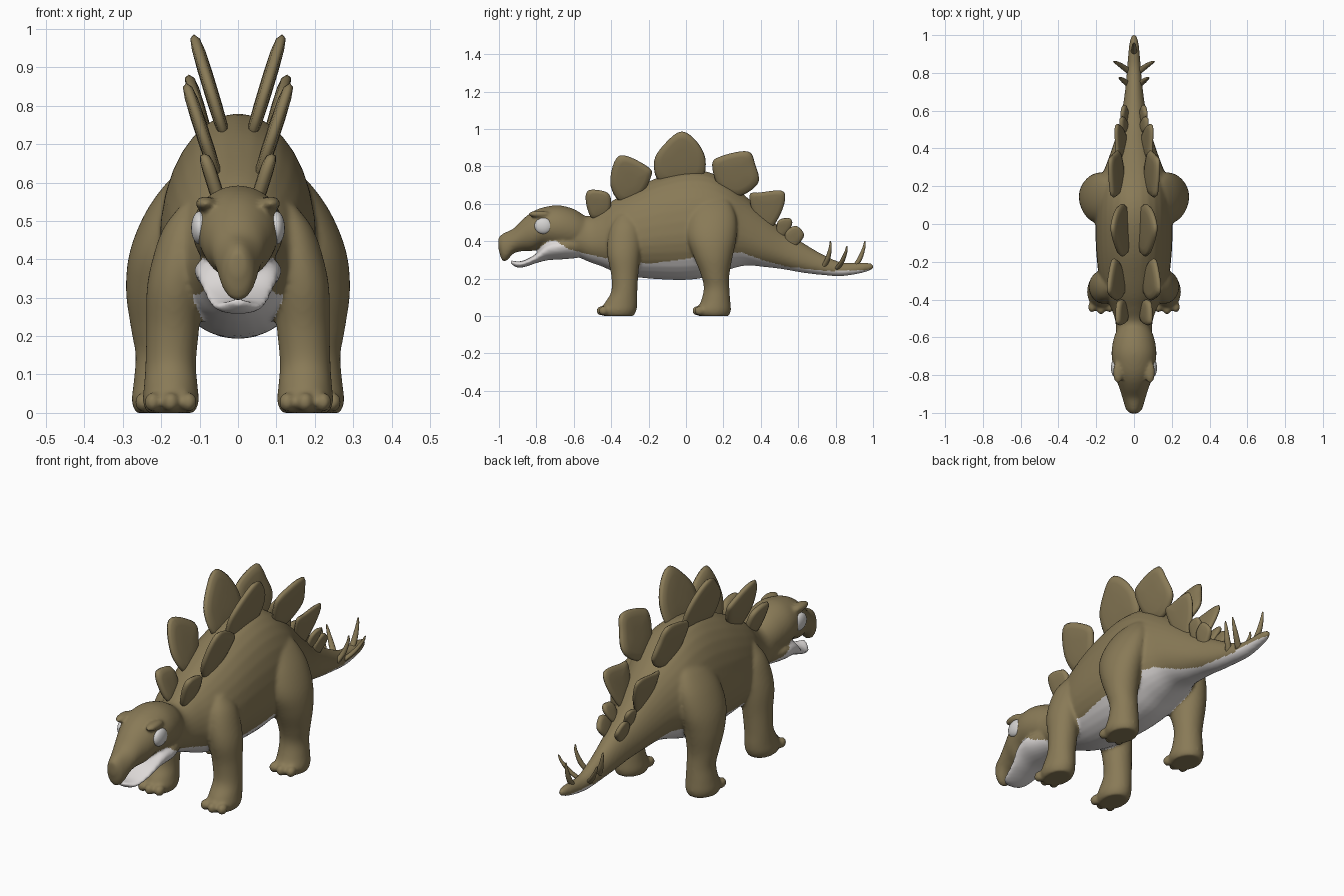
import bpy, bmesh, math
from mathutils import Matrix, Vector
from mathutils.bvhtree import BVHTree

if "Cube" in bpy.data.objects:
    bpy.data.objects.remove(bpy.data.objects["Cube"])


def material(name, rgb):
    m = bpy.data.materials.new(name)
    m.diffuse_color = (*rgb, 1)
    m.use_nodes = True
    m.node_tree.nodes["Principled BSDF"].inputs["Base Color"].default_value = m.diffuse_color
    return m


OLIVE = material("olive hide", (0.25, 0.195, 0.095))
PALE = material("pale belly", (0.72, 0.69, 0.68))
EYE = material("eye white", (0.66, 0.65, 0.64))


def spline(pts, n, closed=False):
    """Catmull-Rom curve through tuples of any length."""
    out, k = [], len(pts)
    for i in range(k if closed else k - 1):
        q = [pts[(i + d) % k] if closed else pts[min(max(i + d, 0), k - 1)] for d in (-1, 0, 1, 2)]
        for s in range(n):
            t = s / n
            out.append(tuple(0.5 * (2 * b + (c - a) * t + (2 * a - 5 * b + 4 * c - d) * t * t
                             + (3 * b - a - 3 * c + d) * t ** 3) for a, b, c, d in zip(*q)))
    return out if closed else out + [tuple(pts[-1])]


def skin(bm, loops):
    """Bridge loops of points into a closed capped shell."""
    vs = [[bm.verts.new(p) for p in lp] for lp in loops]
    k = len(vs[0])
    faces = [bm.faces.new((a[i], a[(i + 1) % k], b[(i + 1) % k], b[i]))
             for a, b in zip(vs, vs[1:]) for i in range(k)]
    faces += [bm.faces.new(vs[0][::-1]), bm.faces.new(vs[-1])]
    bmesh.ops.recalc_face_normals(bm, faces=faces)


def tube(bm, rings, axis, f=0.5, n=5, seg=32):
    """Rings are (position on axis, x, low, high, half width); f is the height of the widest point."""
    loops = []
    for t, x, lo, hi, w in spline(rings, n):
        mid, lp = lo + f * (hi - lo), []
        for i in range(seg):
            a = 2 * math.pi * i / seg
            s = math.sin(a)
            c = mid + s * ((hi - mid) if s > 0 else (mid - lo))
            px = x + max(w, 0.002) * math.cos(a)
            lp.append((px, t, c) if axis == 'y' else (px, c, t))
        loops.append(lp)
    skin(bm, loops)


def ball(bm, loc, size):
    bmesh.ops.create_uvsphere(bm, u_segments=24, v_segments=16, radius=1,
                              matrix=Matrix.Translation(loc) @ Matrix.Diagonal((*size, 1)))


def make(name, bm, mat):
    me = bpy.data.meshes.new(name)
    bm.to_mesh(me)
    me.materials.append(mat)
    ob = bpy.data.objects.new(name, me)
    bpy.context.collection.objects.link(ob)
    me.polygons.foreach_set("use_smooth", [True] * len(me.polygons))
    return ob


# torso, neck and tail
trunk = bmesh.new()
tube(trunk, [(-.70, 0, .36, .52, .08), (-.60, 0, .325, .55, .095), (-.52, 0, .29, .535, .098),
             (-.45, 0, .265, .575, .12), (-.38, 0, .235, .625, .155), (-.28, 0, .21, .68, .185),
             (-.15, 0, .197, .74, .20), (0, 0, .193, .778, .205), (.12, 0, .21, .77, .20),
             (.22, 0, .245, .72, .185), (.32, 0, .27, .64, .145), (.42, 0, .262, .55, .11)]
     + [(.52, 0, .25, .46, .08), (.62, 0, .232, .395, .06), (.72, 0, .22, .335, .046),
        (.82, 0, .213, .29, .037), (.90, 0, .222, .285, .031), (.96, 0, .235, .287, .024),
        (1.0, 0, .25, .278, .012)], 'y', 0.42)
# skull with hooked beak
tube(trunk, [(-1.003, 0, .36, .42, .02), (-.985, 0, .30, .437, .04), (-.96, 0, .295, .45, .05),
             (-.92, 0, .335, .47, .062), (-.87, 0, .347, .52, .077), (-.82, 0, .348, .558, .096),
             (-.76, 0, .37, .582, .11), (-.68, 0, .36, .592, .119), (-.60, 0, .35, .572, .106),
             (-.54, 0, .36, .535, .08)], 'y')
# open lower jaw
tube(trunk, [(-.937, 0, .28, .298, .02), (-.90, 0, .258, .292, .055), (-.86, 0, .263, .30, .072),
             (-.80, 0, .283, .335, .088), (-.74, 0, .298, .40, .105), (-.66, 0, .303, .42, .113),
             (-.58, 0, .31, .42, .09)], 'y', 0.6)
# legs, toes and brows on both sides
legs = bmesh.new()
FRONT = [(0, .175, -.44, -.28, .062), (.03, .175, -.455, -.265, .073), (.07, .175, -.435, -.26, .07),
         (.13, .175, -.40, -.26, .066), (.22, .17, -.40, -.255, .069), (.32, .165, -.42, -.245, .073),
         (.40, .153, -.42, -.24, .07), (.48, .14, -.40, -.25, .055), (.54, .13, -.36, -.29, .02)]
HIND = [(0, .20, .07, .23, .066), (.03, .20, .055, .24, .077), (.08, .20, .08, .237, .072),
        (.15, .20, .095, .232, .067), (.22, .205, .08, .232, .074), (.32, .205, .04, .25, .087),
        (.42, .19, .005, .27, .092), (.52, .165, .01, .27, .077), (.60, .14, .05, .24, .045),
        (.65, .11, .1, .2, .015)]
for side in (-1, 1):
    ball(trunk, (side * .085, -.785, .545), (.027, .06, .019))
    for rings, toe_y in ((FRONT, -.44), (HIND, .072)):
        tube(legs, [(z, side * x, lo, hi, w) for z, x, lo, hi, w in rings], 'z')
        for dx in (-.047, 0, .047):
            ball(legs, (side * rings[0][1] + dx, toe_y - (.012 if dx == 0 else 0), .028), (.022, .028, .026))

# fuse the parts into one smooth hide
trunk_tree, leg_tree = BVHTree.FromBMesh(trunk), BVHTree.FromBMesh(legs)
tmp = bpy.data.meshes.new("legs_part")
legs.to_mesh(tmp)
trunk.from_mesh(tmp)
bpy.data.meshes.remove(tmp)
body = make("body", trunk, OLIVE)
rm = body.modifiers.new("fuse", 'REMESH')
rm.mode, rm.voxel_size = 'VOXEL', 0.008
sm = body.modifiers.new("soften", 'SMOOTH')
sm.factor, sm.iterations = 0.5, 8
dg = bpy.context.evaluated_depsgraph_get()
hide = bpy.data.meshes.new_from_object(body.evaluated_get(dg))
body.modifiers.clear()
body.data = hide
hide.materials.clear()
hide.materials.append(OLIVE)
hide.materials.append(PALE)

# pale underside: below a line that follows jaw, throat, belly and tail
LINE = [(-1.1, .1), (-.955, .1), (-.94, .31), (-.86, .318), (-.80, .35), (-.74, .40), (-.70, .405),
        (-.62, .355), (-.46, .315), (-.2, .28), (0, .305), (.15, .335), (.3, .34), (.42, .295),
        (.55, .262), (.77, .24), (.9, .243), (1.1, .258)]


def belly_height(y):
    for (y0, z0), (y1, z1) in zip(LINE, LINE[1:]):
        if y <= y1:
            return z0 + (z1 - z0) * (y - y0) / (y1 - y0)
    return 0


for p in hide.polygons:
    p.use_smooth = True
    c = p.center
    if c.z < belly_height(c.y):
        if c.y < -.5 or trunk_tree.find_nearest(c)[3] < leg_tree.find_nearest(c)[3]:
            p.material_index = 1

# eyes
bm = bmesh.new()
for side in (-1, 1):
    ball(bm, (side * .1, -.762, .482), (.022, .048, .043))
make("eyes", bm, EYE)

# back plates: (outline in y and z), (low z, x), (high z, x)
PLATES = [
    ([(-.535, .61), (-.52, .672), (-.425, .662), (-.40, .61), (-.42, .54), (-.50, .52)], (.57, .055), (.675, .088)),
    ([(-.405, .715), (-.355, .858), (-.20, .795), (-.19, .735), (-.25, .64), (-.35, .61)], (.66, .07), (.86, .135)),
    ([(-.17, .83), (-.10, .935), (-.02, .986), (.06, .93), (.105, .83), (.07, .73), (-.13, .71)], (.76, .047), (.985, .115)),
    ([(.14, .81), (.19, .855), (.33, .88), (.37, .81), (.385, .71), (.28, .64), (.18, .68)], (.69, .075), (.88, .128)),
    ([(.34, .645), (.395, .66), (.51, .67), (.53, .625), (.50, .535), (.44, .46), (.37, .52)], (.52, .055), (.67, .095)),
    ([(.49, .505), (.55, .524), (.568, .495), (.54, .44), (.49, .41)], (.45, .045), (.525, .07)),
    ([(.53, .44), (.585, .482), (.63, .44), (.61, .395), (.55, .35)], (.39, .04), (.48, .063))]
for i, (outline, (z0, x0), (z1, x1)) in enumerate(PLATES, 1):
    bm = bmesh.new()
    curve = spline(outline, 6, True)
    cy = sum(p[0] for p in curve) / len(curve)
    cz = sum(p[1] for p in curve) / len(curve)
    thick = .019 if i < 5 else .014
    for side in (-1, 1):
        loops = []
        for s, d in ((.3, 1), (.7, .9), (.92, .65), (1, 0), (.92, -.65), (.7, -.9), (.3, -1)):
            lp = []
            for y, z in curve:
                y, z = cy + (y - cy) * s, cz + (z - cz) * s
                lp.append((side * (x0 + (x1 - x0) * (z - z0) / (z1 - z0) + d * thick), y, z))
            loops.append(lp)
        skin(bm, loops)
    make(f"back_plate_pair_{i}", bm, OLIVE)

# tail spikes: two pairs and one in the middle, bent upward
bm = bmesh.new()


def spike(base, tip, r):
    b, t = Vector(base), Vector(tip)
    rings = []
    for s, k in ((0, 1), (.35, .85), (.75, .5), (.95, .27), (1, .05)):
        p = b.lerp(t, s)
        bow = .012 * math.sin(math.pi * s)
        p.y += bow
        p.x += bow * (1 if t.x > 0 else -1 if t.x < 0 else 0)
        rings.append((p.z, p.x, p.y - r * k, p.y + r * k, r * k))
    tube(bm, rings, 'z', n=4, seg=16)


for side in (-1, 1):
    spike((side * .025, .735, .26), (side * .077, .772, .402), .016)
    spike((side * .022, .805, .25), (side * .108, .86, .375), .016)
spike((0, .90, .26), (0, .957, .402), .016)
make("tail_spikes", bm, OLIVE)
